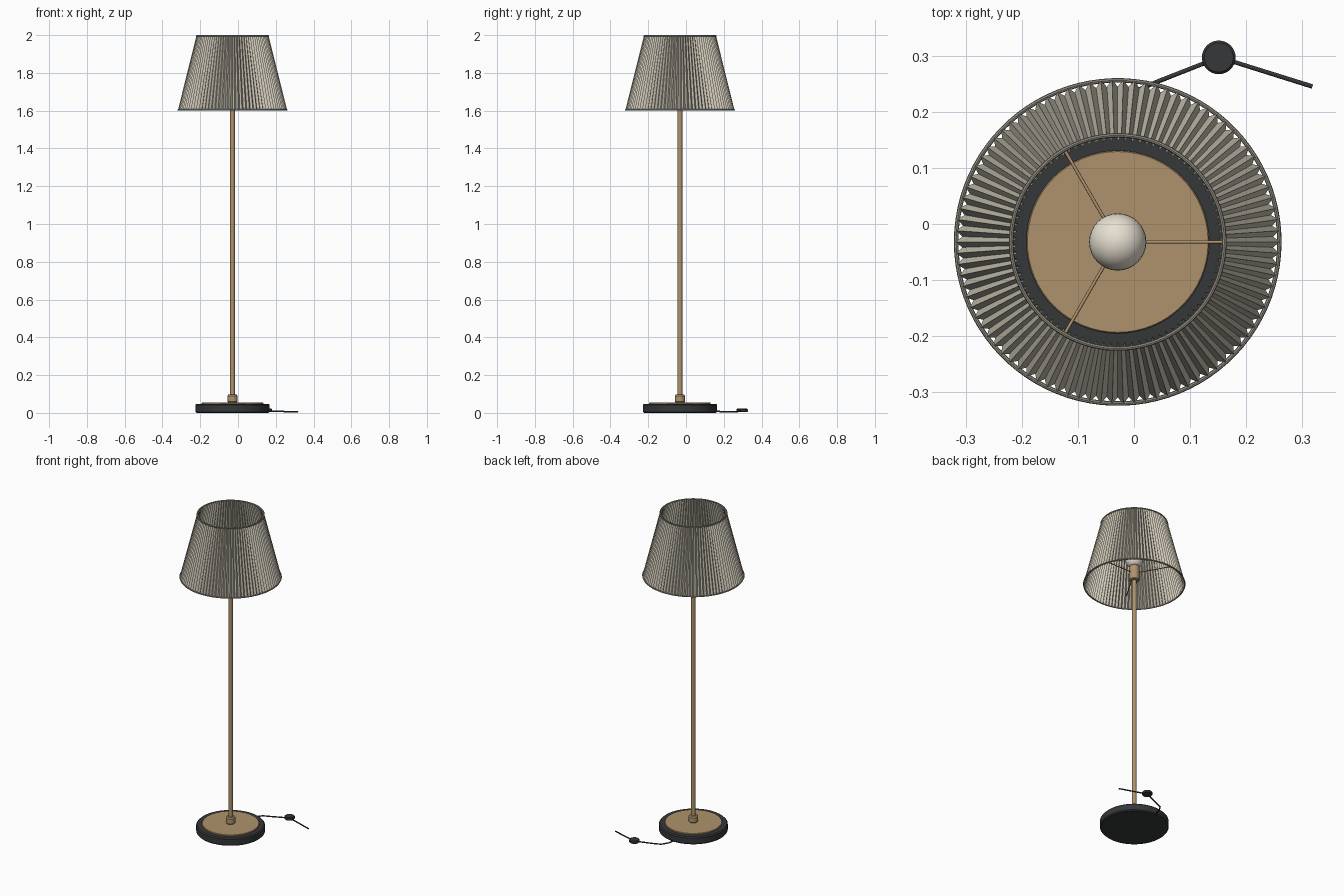
import bpy, bmesh, math
from mathutils import Vector

if "Cube" in bpy.data.objects:
    bpy.data.objects.remove(bpy.data.objects["Cube"])

CX, CY = -0.029, -0.032   # lamp axis


def material(name, rgb):
    m = bpy.data.materials.new(name)
    m.diffuse_color = (*rgb, 1)
    m.use_nodes = True
    m.node_tree.nodes["Principled BSDF"].inputs["Base Color"].default_value = m.diffuse_color
    return m


BLACK = material("black", (0.035, 0.038, 0.04))
BRASS = material("brass", (0.42, 0.29, 0.15))
FABRIC = material("fabric", (0.6, 0.56, 0.46))
GLASS = material("glass", (0.8, 0.75, 0.64))
RIM = material("rim", (0.3, 0.28, 0.23))


def make(name, verts, faces, mat, smooth=True, loc=(CX, CY, 0)):
    me = bpy.data.meshes.new(name)
    me.from_pydata(verts, [], faces)
    bm = bmesh.new()
    bm.from_mesh(me)
    bmesh.ops.recalc_face_normals(bm, faces=bm.faces)
    bm.to_mesh(me)
    bm.free()
    ob = bpy.data.objects.new(name, me)
    bpy.context.collection.objects.link(ob)
    ob.location = loc
    me.materials.append(mat)
    if smooth:
        bpy.ops.object.select_all(action='DESELECT')
        ob.select_set(True)
        bpy.context.view_layer.objects.active = ob
        bpy.ops.object.shade_smooth_by_angle(angle=math.radians(35))
    return ob


def lathe(name, profile, mat, n=48, ring=False, loc=(CX, CY, 0)):
    """Revolve (radius, z) points; capped ends, or a closed ring section."""
    k = len(profile)
    verts = [(r * math.cos(2 * math.pi * i / n), r * math.sin(2 * math.pi * i / n), z)
             for r, z in profile for i in range(n)]
    faces = []
    for j in range(k if ring else k - 1):
        a, b = j * n, (j + 1) % k * n
        faces += [(a + i, a + (i + 1) % n, b + (i + 1) % n, b + i) for i in range(n)]
    if not ring:
        faces += [tuple(range(n)), tuple(range((k - 1) * n, k * n))]
    return make(name, verts, faces, mat, True, loc)


def tube(name, points, radius, mat):
    cu = bpy.data.curves.new(name, 'CURVE')
    cu.dimensions = '3D'
    cu.bevel_depth = radius
    cu.bevel_resolution = 2
    cu.use_fill_caps = True
    sp = cu.splines.new('POLY')
    sp.points.add(len(points) - 1)
    for p, co in zip(sp.points, points):
        p.co = (*co, 1)
    cu.materials.append(mat)
    ob = bpy.data.objects.new(name, cu)
    bpy.context.collection.objects.link(ob)
    return ob


# Base, top plate, collar, pole and socket
lathe("base", [(0.19, 0), (0.196, 0.006), (0.196, 0.042), (0.19, 0.048)], BLACK, 64)
lathe("base_plate", [(0.163, 0.046), (0.163, 0.053), (0.161, 0.055)], BRASS, 64)
lathe("collar", [(0.022, 0.054), (0.027, 0.06), (0.027, 0.09), (0.022, 0.097)], BRASS, 32)
lathe("pole", [(0.013, 0.055), (0.013, 1.64)], BRASS, 24)
lathe("socket", [(0.026, 1.625), (0.03, 1.63), (0.03, 1.715), (0.026, 1.72)], BRASS, 32)

# Round bulb
R, ZB = 0.051, 1.763
lathe("bulb", [(R * math.sin(math.pi * t / 16), ZB - R * math.cos(math.pi * t / 16))
               if 0 < t < 16 else (0.0005, ZB + (R if t else -R)) for t in range(17)], GLASS, 32)

# Pleated shade: alternating outer and inner folds
PLEATS = 90
n = 2 * PLEATS
verts = []
for z, r_out, r_in in ((1.603, 0.289, 0.277), (1.997, 0.191, 0.179)):
    for i in range(n):
        a = math.pi * i / PLEATS
        r = r_in if i % 2 else r_out
        verts.append((r * math.cos(a), r * math.sin(a), z))
faces = [(i, (i + 1) % n, n + (i + 1) % n, n + i) for i in range(n)]
make("pleated_shade", verts, faces, FABRIC, smooth=False)

# Wire rims of the shade
for name, r, z in (("shade_bottom_rim", 0.288, 1.604), ("shade_top_rim", 0.190, 1.996)):
    lathe(name, [(r + 0.004 * math.cos(math.pi * k / 4), z + 0.004 * math.sin(math.pi * k / 4))
                 for k in range(8)], RIM, 90, ring=True)

# Three spokes carrying the shade
for k in range(3):
    a = 2 * math.pi * k / 3
    d = Vector((math.cos(a), math.sin(a), 0))
    c = Vector((CX, CY, 1.675))
    tube(f"spoke_{k + 1}", [c + d * 0.02, c + d * 0.262], 0.003, BRASS)

# Power cord with round foot switch
tube("cord", [(-0.035, 0.14, 0.008), (-0.02, 0.2, 0.007), (0.005, 0.238, 0.006),
              (0.045, 0.255, 0.006), (0.152, 0.297, 0.009), (0.318, 0.245, 0.006)], 0.004, BLACK)
lathe("foot_switch", [(0.027, 0.004), (0.03, 0.007), (0.03, 0.018), (0.026, 0.022)],
      BLACK, 32, loc=(0.151, 0.297, 0))
